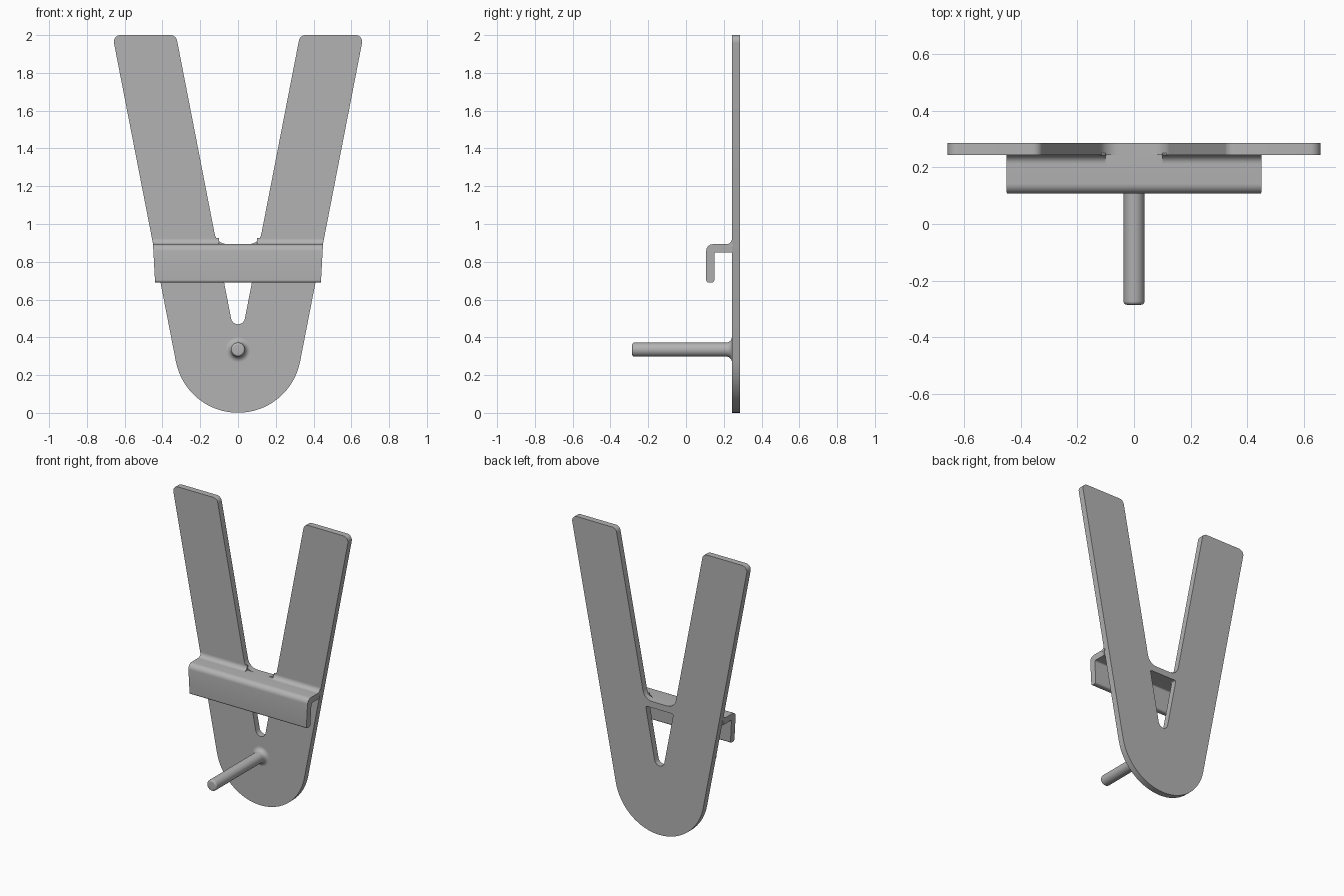
import bpy, bmesh, math
from mathutils import Vector, Matrix

cube = bpy.data.objects.get("Cube")
if cube:
    bpy.data.objects.remove(cube, do_unlink=True)

GREY = 0.45
metal = bpy.data.materials.new("plain_grey")
metal.use_nodes = True
metal.diffuse_color = (GREY, GREY, GREY, 1)
metal.node_tree.nodes["Principled BSDF"].inputs["Base Color"].default_value = (GREY, GREY, GREY, 1)


def rounded(corners, closed=True, steps=8):
    """Turn (u, v, radius) corners into points, rounding each corner by its radius."""
    pts, n = [], len(corners)
    for i, (u, v, r) in enumerate(corners):
        p = Vector((u, v))
        if r == 0 or (not closed and i in (0, n - 1)):
            pts.append(p)
            continue
        a = (Vector(corners[i - 1][:2]) - p).normalized()
        b = (Vector(corners[(i + 1) % n][:2]) - p).normalized()
        half = a.angle(b) / 2
        centre = p + (a + b).normalized() * r / math.sin(half)
        start = p + a * r / math.tan(half) - centre
        end = p + b * r / math.tan(half) - centre
        sweep = start.angle_signed(end)
        count = steps * 4 if r > 0.2 else steps
        for k in range(count + 1):
            pts.append(centre + Matrix.Rotation(-sweep * k / count, 2) @ start)
    return pts


def finish(name, bm):
    bmesh.ops.recalc_face_normals(bm, faces=bm.faces[:])
    mesh = bpy.data.meshes.new(name)
    bm.to_mesh(mesh)
    bm.free()
    mesh.materials.append(metal)
    obj = bpy.data.objects.new(name, mesh)
    bpy.context.collection.objects.link(obj)
    bpy.ops.object.select_all(action='DESELECT')
    obj.select_set(True)
    bpy.context.view_layer.objects.active = obj
    bpy.ops.object.shade_smooth_by_angle(angle=math.radians(35))
    return obj


def prism(name, loops, place, depth, adjust=None):
    """Fill the loops (outline, then holes) and extrude them by depth."""
    bm = bmesh.new()
    for loop in loops:
        vs = [bm.verts.new(place(*p)) for p in loop]
        for i, v in enumerate(vs):
            bm.edges.new((vs[i - 1], v))
    bmesh.ops.triangle_fill(bm, edges=bm.edges[:], use_beauty=True)
    res = bmesh.ops.extrude_face_region(bm, geom=bm.faces[:])
    moved = [g for g in res["geom"] if isinstance(g, bmesh.types.BMVert)]
    bmesh.ops.translate(bm, verts=moved, vec=depth)
    if adjust:
        for v in bm.verts:
            adjust(v)
    return finish(name, bm)


# V-shaped back plate: rounded foot, two arms, tapered slot below a bridge
FRONT, BACK = 0.243, 0.285
SLOPE = math.tan(math.radians(11))
FOOT, SLOT = -1.42, 0.312          # heights where the edge lines meet
LEDGE, UNDER = 0.893, 0.85         # top and underside of the shelf


def edge(apex, z, r):
    return ((z - apex) * SLOPE, z, r)


def mirrored(half):
    return half + [(-x, z, r) for x, z, r in reversed(half)]


arm = [edge(FOOT, 2, 0.035), edge(SLOT, 2, 0.035), edge(SLOT, LEDGE, 0.07)]
outline = rounded([(0, FOOT, 0.335)] + mirrored(arm))
slot = rounded([(0, SLOT, 0.037)] + mirrored([edge(SLOT, UNDER, 0.01)]))
prism("back_plate", [outline, slot], lambda x, z: (x, FRONT, z), (0, BACK - FRONT, 0))

# Hooked shelf, its ends following the taper of the plate
hook = rounded([(FRONT, LEDGE, 0), (0.107, LEDGE, 0.035), (0.107, 0.69, 0.013),
                (0.15, 0.69, 0.013), (0.15, UNDER, 0.01), (FRONT, UNDER, 0)])


def taper(v):
    v.co.x *= 1 + (v.co.z - LEDGE) * 0.12


prism("hook_shelf", [hook], lambda y, z: (-0.45, y, z), (0.9, 0, 0), taper)

# Fillets between the shelf and each arm
fillet = rounded([(0.212, LEDGE, 0), (FRONT, LEDGE, 0.03), (FRONT, 0.925, 0),
                  (0.25, 0.925, 0), (0.25, 0.88, 0), (0.212, 0.88, 0)])
for name, x in (("left_fillet", 0.1), ("right_fillet", -0.45)):
    prism(name, [fillet], lambda y, z: (x, y, z), (0.35, 0, 0))

# Round peg with a flared base
profile = rounded([(0, -0.285, 0), (0.037, -0.285, 0.012), (0.037, FRONT, 0.03),
                   (0.07, FRONT, 0)], closed=False)
bm = bmesh.new()
ring = [bm.verts.new((r, y, 0)) for r, y in profile]
edges = [bm.edges.new(pair) for pair in zip(ring, ring[1:])]
bmesh.ops.spin(bm, geom=ring + edges, cent=(0, 0, 0), axis=(0, 1, 0),
               angle=math.tau, steps=40)
bmesh.ops.remove_doubles(bm, verts=bm.verts[:], dist=0.0002)
peg = finish("peg", bm)
peg.location.z = 0.335
